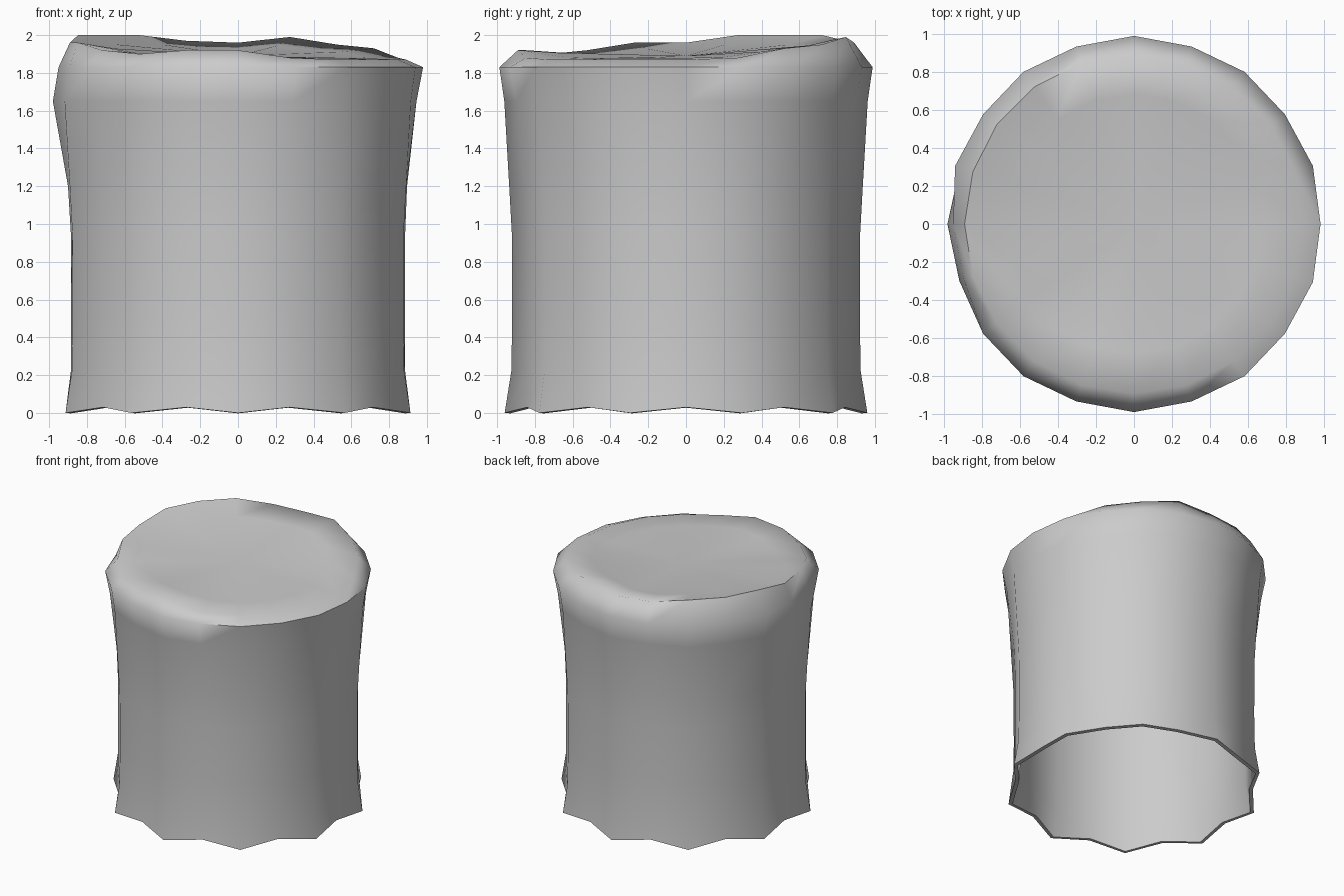
import bpy, bmesh
from math import sin, cos, pi

if "Cube" in bpy.data.objects:
    bpy.data.objects.remove(bpy.data.objects["Cube"])

N = 20  # sides; corner 0 faces the front, counter-clockwise from above

# wall rings: (z of even corners, z of odd corners, even radius, odd radius)
wall = [
    (0.00, 0.03, 0.960, 0.885),
    (0.22, 0.22, 0.925, 0.885),
    (0.50, 0.50, 0.920, 0.885),
    (0.95, 0.95, 0.922, 0.885),
    (1.20, 1.20, 0.936, 0.895),
    (1.65, 1.65, 0.962, 0.945),
    (1.83, 1.83, 0.988, 0.980),
]
# uneven height of the rounded upper rim, corner by corner
rim = [1.92, 1.88, 1.87, 1.87, 1.87, 1.87, 1.88, 1.93, 1.95, 1.99,
       1.96, 1.97, 2.00, 2.00, 2.00, 1.96, 1.96, 1.92, 1.90, 1.92]
# crumpled spot on the left: (ring, corner) -> radius
crumple = {(5, 15): 0.98, (6, 15): 0.95, (4, 15): 0.90,
           (5, 16): 0.965, (6, 16): 0.94}

bm = bmesh.new()


def corner(k, r, z):
    a = 2 * pi * k / N
    return bm.verts.new((r * sin(a), -r * cos(a), z))


# side wall
rings = []
for j, (ze, zo, re, ro) in enumerate(wall):
    rings.append([corner(k, crumple.get((j, k), ro if k % 2 else re),
                         zo if k % 2 else ze) for k in range(N)])

# rounded rim, then top sagging gently towards the middle
rings.append([corner(k, 0.89, rim[k]) for k in range(N)])
mid = 1.89
rings.append([corner(k, 0.68, mid + (rim[k] - mid) * 0.55) for k in range(N)])

for low, high in zip(rings, rings[1:]):
    for k in range(N):
        n = (k + 1) % N
        bm.faces.new((low[k], low[n], high[n], high[k]))
centre = bm.verts.new((0, 0, mid))
for k in range(N):
    bm.faces.new((rings[-1][k], rings[-1][(k + 1) % N], centre))

mesh = bpy.data.meshes.new("hollow_stump")
bm.to_mesh(mesh)
bm.free()
stump = bpy.data.objects.new("hollow_stump", mesh)
bpy.context.collection.objects.link(stump)
bpy.context.view_layer.objects.active = stump
stump.select_set(True)

# thin shell, open underneath
shell = stump.modifiers.new("shell", "SOLIDIFY")
shell.thickness = 0.03
shell.offset = -1
bpy.ops.object.modifier_apply(modifier=shell.name)
bpy.ops.object.shade_smooth_by_angle(angle=1.2)
